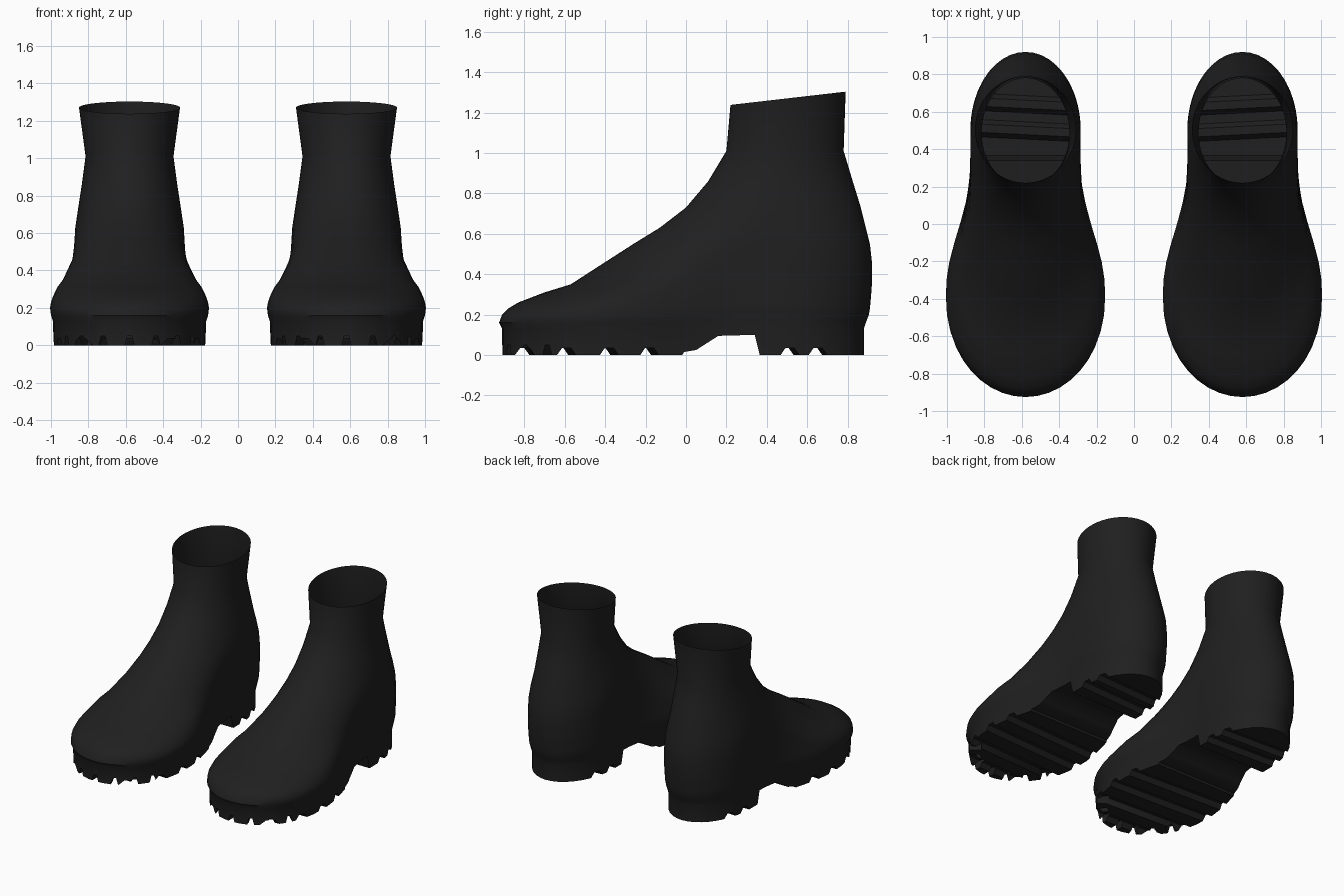
import bpy, bmesh, math
from mathutils import Vector, Matrix

cube = bpy.data.objects.get("Cube")
if cube:
    bpy.data.objects.remove(cube, do_unlink=True)

black = bpy.data.materials.new("black rubber")
black.use_nodes = True
colour = (0.014, 0.014, 0.014, 1)
black.diffuse_color = colour
bsdf = black.node_tree.nodes["Principled BSDF"]
bsdf.inputs["Base Color"].default_value = colour
bsdf.inputs["Roughness"].default_value = 0.8

CENTRE = 0.58      # distance of each boot from the middle
SIDES = 56

# Boot slices: height, toe y, heel y, half width at toe, half width at heel
SLICES = [
    (0, -.91, .88, .405, .285), (.13, -.91, .88, .41, .285),
    (.16, -.925, .89, .42, .288), (.2, -.91, .905, .425, .29),
    (.23, -.88, .91, .42, .295), (.26, -.83, .913, .41, .295),
    (.31, -.7, .917, .395, .295), (.35, -.57, .92, .38, .295),
    (.46, -.4, .92, .33, .295), (.55, -.26, .91, .295, .295),
    (.63, -.13, .89, .29, .29), (.73, 0, .865, .275, .275),
    (.86, .11, .825, .255, .255), (1.01, .2, .78, .235, .235),
    (1.27, .22, .79, .27, .27)]


def make_object(name, bm):
    bmesh.ops.recalc_face_normals(bm, faces=bm.faces)
    mesh = bpy.data.meshes.new(name)
    bm.to_mesh(mesh)
    bm.free()
    ob = bpy.data.objects.new(name, mesh)
    bpy.context.collection.objects.link(ob)
    return ob


def half_width(y, y0, y1, wf, wb):
    """Rounded toe and heel, blended through the waist of the foot."""
    t = min(max((y + .35) / .65, 0), 1)
    w = wf + (wb - wf) * t * t * (3 - 2 * t)
    for gap, reach in ((y - y0, .5), (y1 - y, .42)):
        reach = min(reach, (y1 - y0) / 2)
        if gap < reach:
            w *= math.sqrt(max(0, 1 - (1 - gap / reach) ** 2))
    return w


def boot_body():
    bm = bmesh.new()
    rings = []
    for z, y0, y1, wf, wb in SLICES:
        ring = []
        for i in range(SIDES):
            a = math.tau * i / SIDES
            y = (y0 + y1) / 2 - (y1 - y0) / 2 * math.cos(a)
            x = math.copysign(half_width(y, y0, y1, wf, wb), math.sin(a))
            tilt = .115 * (y - .5) if z == SLICES[-1][0] else 0
            ring.append(bm.verts.new((CENTRE + x, y, z + tilt)))
        rings.append(ring)
    for low, high in zip(rings, rings[1:]):
        for i in range(SIDES):
            j = (i + 1) % SIDES
            bm.faces.new((low[i], low[j], high[j], high[i]))
    bm.faces.new(rings[0])
    bm.faces.new(rings[-1])
    return make_object("left_boot", bm)


def add_prism(bm, profile, x0, x1, matrix=Matrix()):
    """Prism along x from a profile of (y, z) points."""
    ends = [[bm.verts.new(matrix @ Vector((x, y, z))) for y, z in profile]
            for x in (x0, x1)]
    n = len(profile)
    bm.faces.new(ends[0])
    bm.faces.new(ends[1][::-1])
    for i in range(n):
        j = (i + 1) % n
        bm.faces.new((ends[0][i], ends[1][i], ends[1][j], ends[0][j]))


def sole_cutter():
    bm = bmesh.new()
    # Arch between the forefoot and the heel block
    arch = [(-.03, -.02), (-.01, .015), (.05, .025), (.16, .095),
            (.34, .1), (.37, -.02)]
    add_prism(bm, arch, 0, 1.2)
    # Cross grooves
    groove = [(-.06, -.02), (-.022, .035), (.022, .035), (.06, -.02)]
    for y in (-.81, -.61, -.4, -.2, .5, .64):
        m = Matrix.Translation((CENTRE, y, 0)) @ Matrix.Rotation(.05, 4, 'Z')
        add_prism(bm, groove, -.6, .6, m)
    # Notches round the toe
    notch = [(-.03, -.02), (-.012, .05), (.012, .05), (.03, -.02)]
    for k in range(-3, 4):
        m = (Matrix.Translation((CENTRE, -.42, 0)) @
             Matrix.Rotation(-math.pi / 2 + k * .3, 4, 'Z'))
        add_prism(bm, notch, .41 - .02 * abs(k), .7, m)
    cutter = make_object("sole_cutter", bm)
    cutter.hide_render = True
    return cutter


# Left boot with its treads cut
boot = boot_body()
cutter = sole_cutter()
cut = boot.modifiers.new("treads", 'BOOLEAN')
cut.operation = 'DIFFERENCE'
cut.solver = 'EXACT'
cut.use_self = True
cut.object = cutter
depsgraph = bpy.context.evaluated_depsgraph_get()
mesh = bpy.data.meshes.new_from_object(boot.evaluated_get(depsgraph))
boot.modifiers.clear()
boot.data = mesh
bpy.data.objects.remove(cutter, do_unlink=True)

# Open the top of the shaft
bm = bmesh.new()
bm.from_mesh(mesh)
lid = [f for f in bm.faces if f.normal.z > .9 and f.calc_center_median().z > 1.2]
bmesh.ops.delete(bm, geom=lid, context='FACES')
bm.to_mesh(mesh)
mesh.materials.clear()
mesh.materials.append(black)

# Mirrored right boot
bmesh.ops.scale(bm, vec=(-1, 1, 1), verts=bm.verts)
bmesh.ops.reverse_faces(bm, faces=bm.faces)
right_mesh = bpy.data.meshes.new("right_boot")
bm.to_mesh(right_mesh)
bm.free()
right_mesh.materials.append(black)
right = bpy.data.objects.new("right_boot", right_mesh)
bpy.context.collection.objects.link(right)

for ob in (boot, right):
    for poly in ob.data.polygons:
        poly.material_index = 0
    bpy.ops.object.select_all(action='DESELECT')
    ob.select_set(True)
    bpy.context.view_layer.objects.active = ob
    bpy.ops.object.shade_smooth_by_angle(angle=math.radians(40))
